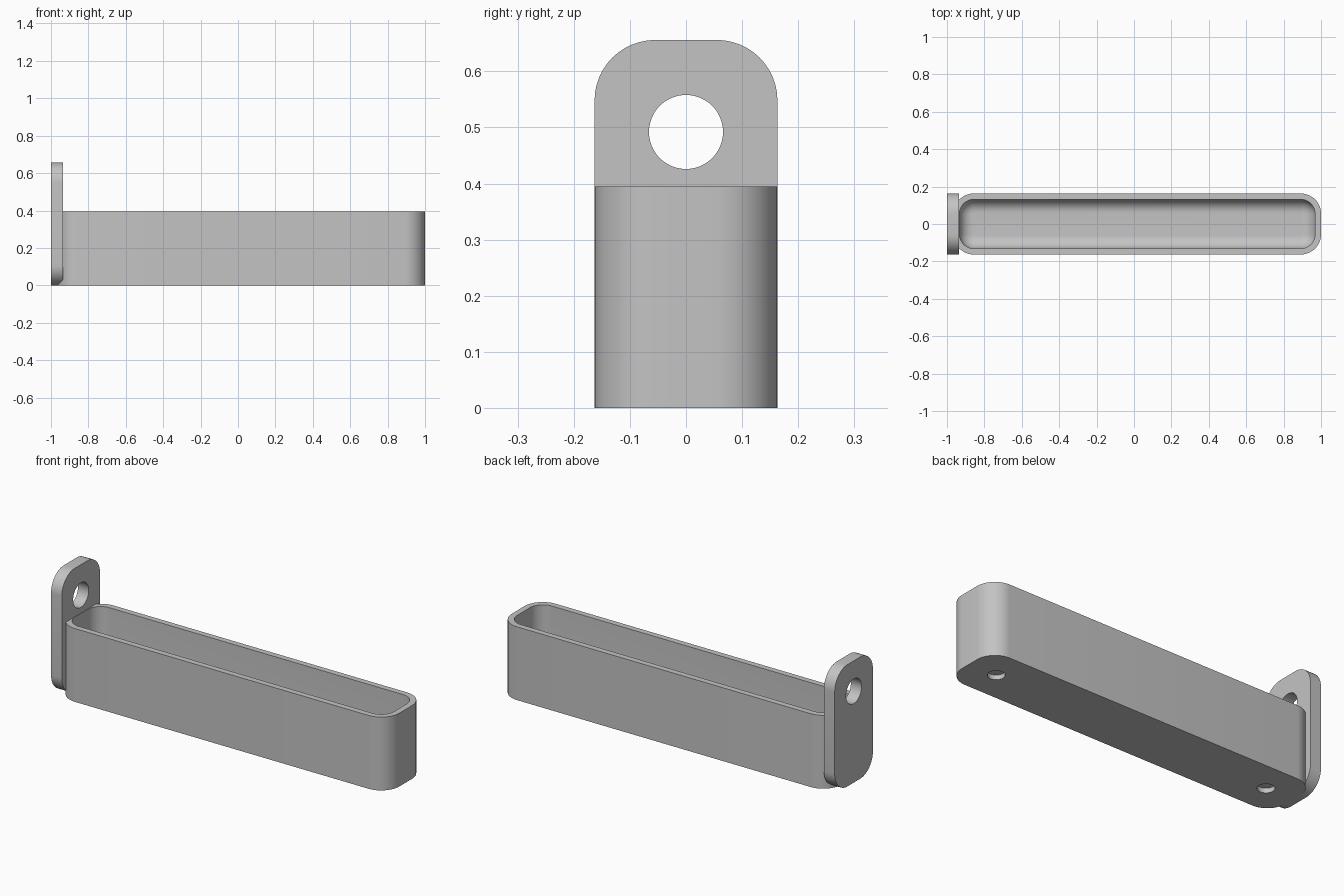
import bpy, bmesh, math
from mathutils import Matrix, Vector

cube = bpy.data.objects.get("Cube")
if cube:
    bpy.data.objects.remove(cube, do_unlink=True)

grey = bpy.data.materials.new("plain_grey")
grey.use_nodes = True
colour = (0.55, 0.55, 0.55, 1)
grey.diffuse_color = colour
grey.node_tree.nodes["Principled BSDF"].inputs["Base Color"].default_value = colour


def rounded_ring(bm, half_x, half_y, radius, z, steps=12):
    """Ring of vertices around a rounded rectangle centred on the origin."""
    ring = []
    for quarter, (sx, sy) in enumerate([(1, 1), (-1, 1), (-1, -1), (1, -1)]):
        for i in range(steps + 1):
            a = (quarter + i / steps) * math.pi / 2
            ring.append(bm.verts.new((sx * (half_x - radius) + radius * math.cos(a),
                                      sy * (half_y - radius) + radius * math.sin(a), z)))
    return ring


def loft(name, sections, place):
    """Solid skinned through a list of (half_x, half_y, radius, z)."""
    bm = bmesh.new()
    rings = [rounded_ring(bm, *s) for s in sections]
    for low, high in zip(rings, rings[1:]):
        for i in range(len(low)):
            j = (i + 1) % len(low)
            bm.faces.new((low[i], low[j], high[j], high[i]))
    bm.faces.new(rings[0][::-1])
    bm.faces.new(rings[-1])
    bmesh.ops.recalc_face_normals(bm, faces=bm.faces)
    mesh = bpy.data.meshes.new(name)
    bm.to_mesh(mesh)
    bm.free()
    mesh.transform(place)
    mesh.materials.append(grey)
    obj = bpy.data.objects.new(name, mesh)
    bpy.context.collection.objects.link(obj)
    return obj


def drill(obj, centre, radius, depth, axis="Z"):
    """Cut a round hole and discard the cutter."""
    turn = (0, math.pi / 2, 0) if axis == "X" else (0, 0, 0)
    bpy.ops.mesh.primitive_cylinder_add(vertices=48, radius=radius, depth=depth,
                                        location=centre, rotation=turn)
    cutter = bpy.context.object
    cutter.hide_render = True
    cutter.data.materials.append(grey)
    mod = obj.modifiers.new("hole", "BOOLEAN")
    mod.operation, mod.solver, mod.object = "DIFFERENCE", "EXACT", cutter
    bpy.context.view_layer.objects.active = obj
    bpy.ops.object.modifier_apply(modifier=mod.name)
    bpy.data.objects.remove(cutter, do_unlink=True)


def smooth(obj):
    bpy.ops.object.select_all(action="DESELECT")
    obj.select_set(True)
    bpy.context.view_layer.objects.active = obj
    bpy.ops.object.shade_smooth_by_angle(angle=math.radians(30))


# Open tray: outer wall, rim, inner wall, then a filleted floor
HX, HY, R, WALL = 0.9825, 0.163, 0.108, 0.032
HEIGHT, FLOOR, FILLET = 0.395, 0.05, 0.07
CX = 1 - HX
sections = [(HX, HY, R, 0), (HX, HY, R, HEIGHT)]
sections.append((HX - WALL, HY - WALL, R - WALL, HEIGHT))
for k in range(11):
    a = k / 10 * math.pi / 2
    inset = WALL + FILLET * (1 - math.cos(a))
    sections.append((HX - inset, HY - inset, R - inset,
                     FLOOR + FILLET * (1 - math.sin(a))))
tray = loft("tray", sections, Matrix.Translation((CX, 0, 0)))

# Shallow round recesses in the underside
for side in (-1, 1):
    drill(tray, (CX + side * 0.82, 0, 0), 0.042, 0.05)
smooth(tray)

# Upright mounting plate with a hanging hole
THICK, TOP = 0.064, 0.656
upright = Matrix.Translation((-1, 0, TOP / 2)) @ Matrix(
    ((0, 0, 1), (0, 1, 0), (-1, 0, 0))).to_4x4()
plate = loft("mounting_plate", [(TOP / 2, HY, R, 0), (TOP / 2, HY, R, THICK)], upright)
drill(plate, (-1 + THICK / 2, 0, 0.492), 0.066, 0.2, "X")
smooth(plate)
